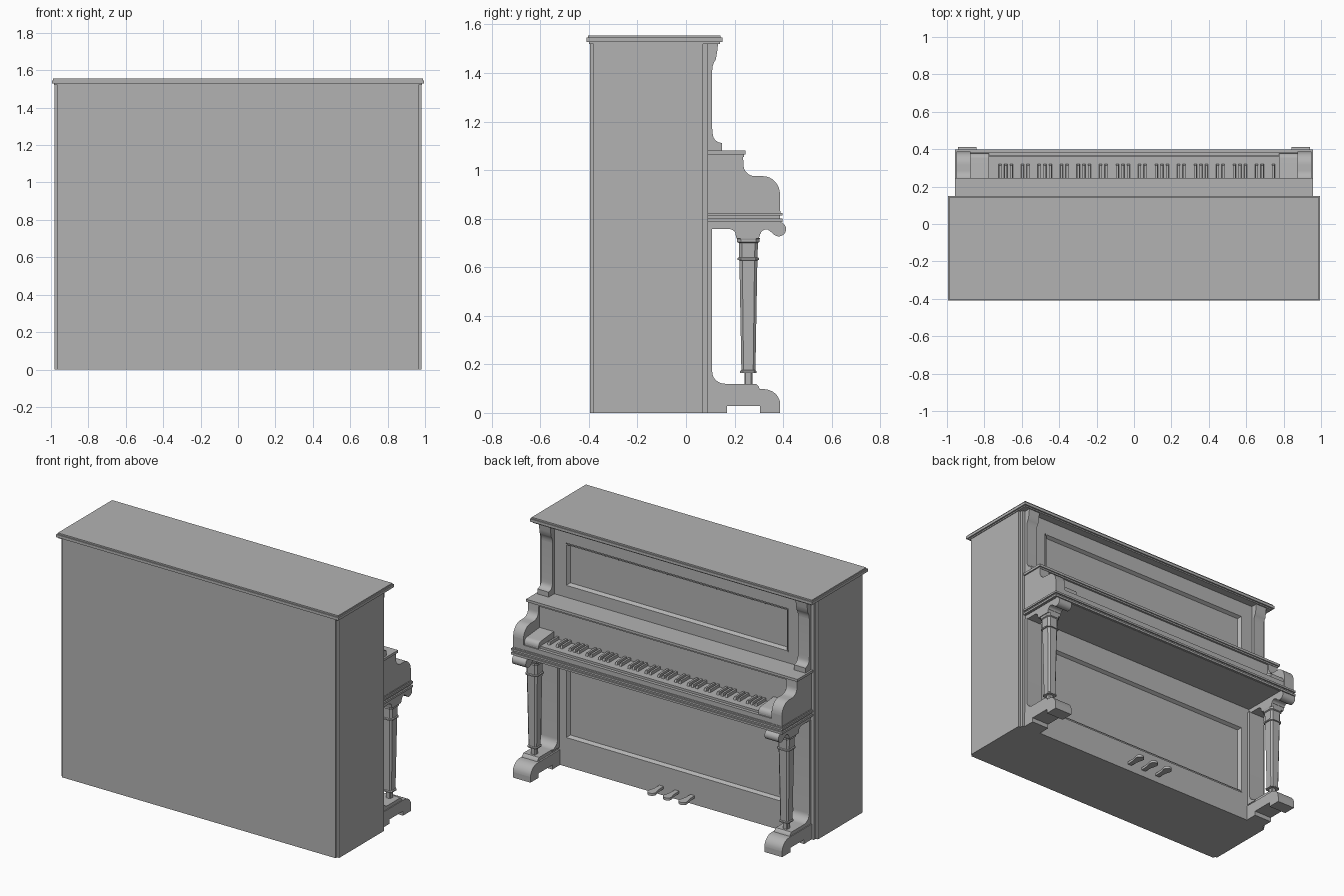
import bpy, bmesh, math

if "Cube" in bpy.data.objects:
    bpy.data.objects.remove(bpy.data.objects["Cube"])

mat = bpy.data.materials.new("plain_grey")
mat.diffuse_color = (0.45, 0.45, 0.45, 1)
mat.use_nodes = True
mat.node_tree.nodes["Principled BSDF"].inputs["Base Color"].default_value = mat.diffuse_color


def finish(name, bm, smooth=False):
    bmesh.ops.recalc_face_normals(bm, faces=bm.faces)
    me = bpy.data.meshes.new(name)
    bm.to_mesh(me)
    bm.free()
    me.materials.append(mat)
    ob = bpy.data.objects.new(name, me)
    bpy.context.collection.objects.link(ob)
    if smooth:
        bpy.ops.object.select_all(action='DESELECT')
        ob.select_set(True)
        bpy.context.view_layer.objects.active = ob
        bpy.ops.object.shade_smooth_by_angle(angle=math.radians(30))
    return ob


def add_loft(bm, rings):
    """Closed solid through a list of equal-length vertex rings."""
    vs = [[bm.verts.new(p) for p in r] for r in rings]
    n = len(vs[0])
    for a, b in zip(vs, vs[1:]):
        for i in range(n):
            bm.faces.new((a[i], a[(i + 1) % n], b[(i + 1) % n], b[i]))
    bm.faces.new(vs[0][::-1])
    bm.faces.new(vs[-1])


def add_box(bm, x0, x1, y0, y1, z0, z1):
    add_loft(bm, [[(x0, y0, z), (x1, y0, z), (x1, y1, z), (x0, y1, z)] for z in (z0, z1)])


def boxes(name, *dims):
    bm = bmesh.new()
    for d in dims:
        add_box(bm, *d)
    return finish(name, bm)


def side_profile(name, pts, x0, x1):
    """Extrude a (y, z) outline across x0..x1 on both sides of the piano."""
    for s, side in ((1, "right"), (-1, "left")):
        bm = bmesh.new()
        add_loft(bm, [[(s * x, y, z) for y, z in pts] for x in (x0, x1)])
        finish(f"{name}_{side}", bm, True)


def arc(cy, cz, r, a0, a1, n=8, rz=None):
    rz = rz or r
    return [(cy + r * math.cos(math.radians(a0 + (a1 - a0) * i / n)),
             cz + rz * math.sin(math.radians(a0 + (a1 - a0) * i / n))) for i in range(n + 1)]


# case: core, side panels set in from the corners
boxes("case_body", (-.965, .965, -.395, .072, 0, 1.525))
boxes("side_panels", (.96, .98, -.38, .07, 0, 1.525), (-.98, -.96, -.38, .07, 0, 1.525))

# lid in three stepped layers
boxes("lid", (-.985, .985, -.40, .14, 1.52, 1.528),
      (-.995, .995, -.41, .15, 1.528, 1.546),
      (-.988, .988, -.403, .143, 1.546, 1.555))

# front framing around the two sunk panels
PX = .785
openings = {"lower": (.18, .64), "upper": (1.15, 1.425)}
boxes("front_frame", (-.965, -PX, .07, .09, 0, 1.525), (PX, .965, .07, .09, 0, 1.525),
      (-PX, PX, .07, .09, 0, .18), (-PX, PX, .07, .09, .64, 1.15),
      (-PX, PX, .07, .09, 1.425, 1.525))

# sloping moulding inside each opening
for nm, (z0, z1) in openings.items():
    bm = bmesh.new()
    rings = []
    for d, y in ((0, .094), (.008, .094), (.02, .073)):
        x = PX - d
        rings.append([bm.verts.new(p) for p in
                      ((-x, y, z0 + d), (x, y, z0 + d), (x, y, z1 - d), (-x, y, z1 - d))])
    for a, b in zip(rings, rings[1:]):
        for i in range(4):
            j = (i + 1) % 4
            bm.faces.new((a[i], a[j], b[j], b[i]))
    finish(nm + "_panel_moulding", bm)

# upper pilasters: curved bracket on top, flared foot on the shelf
upper = [(.085, 1.08), (.148, 1.08), (.148, 1.105)]
upper += arc(.148, 1.15, .038, 270, 180, 6)
upper += [(.108, 1.17), (.108, 1.41)] + arc(.15, 1.41, .042, 180, 130, 5, .06)
upper += [(.128, 1.485), (.132, 1.52), (.085, 1.52)]
side_profile("upper_pilaster", upper, .865, .945)

# lower pilasters sweeping into the feet
lower = [(.085, .11), (.16, .11), (.16, .12)] + arc(.16, .17, .052, 270, 180, 8, .05)
lower += [(.108, .76), (.085, .76)]
side_profile("lower_pilaster", lower, .83, .945)

# shelf above the keys and fallboard below it
boxes("shelf", (-.948, .948, .085, .238, 1.054, 1.064), (-.957, .957, .085, .245, 1.064, 1.08))
boxes("fallboard", (-.90, .90, .085, .225, .83, 1.056))

# scrolled cheeks at both ends of the keyboard
cheek = [(.085, .828), (.387, .828), (.387, .90)]
cheek += arc(.317, .90, .07, 0, 90, 8, .075)
cheek += arc(.285, 1.02, .048, 270, 180, 7, .045)
cheek += [(.235, 1.056), (.085, 1.056)]
side_profile("cheek", cheek, .875, .948)

# low key blocks inside the cheeks
block = [(.22, .83), (.378, .83), (.378, .875)] + arc(.35, .875, .028, 0, 90, 5)
block += [(.22, .915)]
side_profile("key_block", block, .775, .88)

# key bed in three moulded layers
boxes("key_bed", (-.945, .945, .085, .385, .785, .797),
      (-.957, .957, .085, .397, .787, .80),
      (-.948, .948, .085, .388, .80, .812),
      (-.957, .957, .085, .397, .812, .824),
      (-.95, .95, .085, .39, .824, .832))
boxes("key_slip", (-.88, .88, .365, .385, .83, .862))

# keys: one white bed and 36 raised sharps in the usual pattern
boxes("white_keys", (-.775, .775, .20, .362, .83, .874))
bm = bmesh.new()
w = 1.55 / 52
for i in range(51):
    if i % 7 not in (1, 4):                   # keyboard starts on A
        x = .775 - (i + 1) * w
        add_loft(bm, [[(x - h, .22, z), (x + h, .22, z), (x + h, y, z), (x - h, y, z)]
                      for h, y, z in ((.0085, .322, .87), (.0065, .314, .892))])
finish("black_keys", bm)

# brackets under the key bed, ending in a rounded scroll
bracket = [(.085, .787), (.085, .757), (.178, .757)]
bracket += arc(.178, .735, .026, 90, 0, 5, .022)
bracket += [(.208, .718), (.30, .718), (.306, .738)]
bracket += arc(.335, .738, .027, 180, 90, 5, .018)
bracket += arc(.382, .757, .03, 215, 420, 14)
bracket += [(.385, .787)]
side_profile("leg_bracket", bracket, .842, .94)

# tapered legs with chamfered corners and collars: (half width, height)
leg = [(.017, .115), (.017, .165), (.034, .165), (.034, .172), (.029, .176),
       (.037, .628), (.044, .630), (.044, .638), (.038, .641), (.039, .70),
       (.046, .704), (.046, .713), (.048, .72)]
for s, side in ((1, "right"), (-1, "left")):
    bm = bmesh.new()
    rings = []
    for h, z in leg:
        c = h * .68
        o = [(h, -c), (h, c), (c, h), (-c, h), (-h, c), (-h, -c), (-c, -h), (c, -h)]
        rings.append([(s * .888 + a, .257 + b, z) for a, b in o])
    add_loft(bm, rings)
    finish("leg_" + side, bm)

# feet with a cut-out underneath and a rounded toe
foot = [(.085, 0), (.168, 0), (.168, .028), (.305, .028), (.305, 0), (.388, 0), (.388, .035)]
foot += arc(.318, .035, .07, 0, 90, 8, .063)
foot += [(.085, .098)]
side_profile("foot", foot, .825, .95)
step = [(.085, .097), (.303, .097), (.30, .108), (.288, .12), (.085, .12)]
side_profile("foot_step", step, .835, .945)

# three pedals with broad round tips
bm = bmesh.new()
for x in (-.11, 0, .11):
    out = [(-.014, .08), (.014, .08), (.016, .14)]
    out += [(p, q) for p, q in arc(0, .185, .027, -30, 210, 10)] + [(-.016, .14)]
    add_loft(bm, [[(x + p, q, z) for p, q in out] for z in (.042, .058)])
finish("pedals", bm, True)
